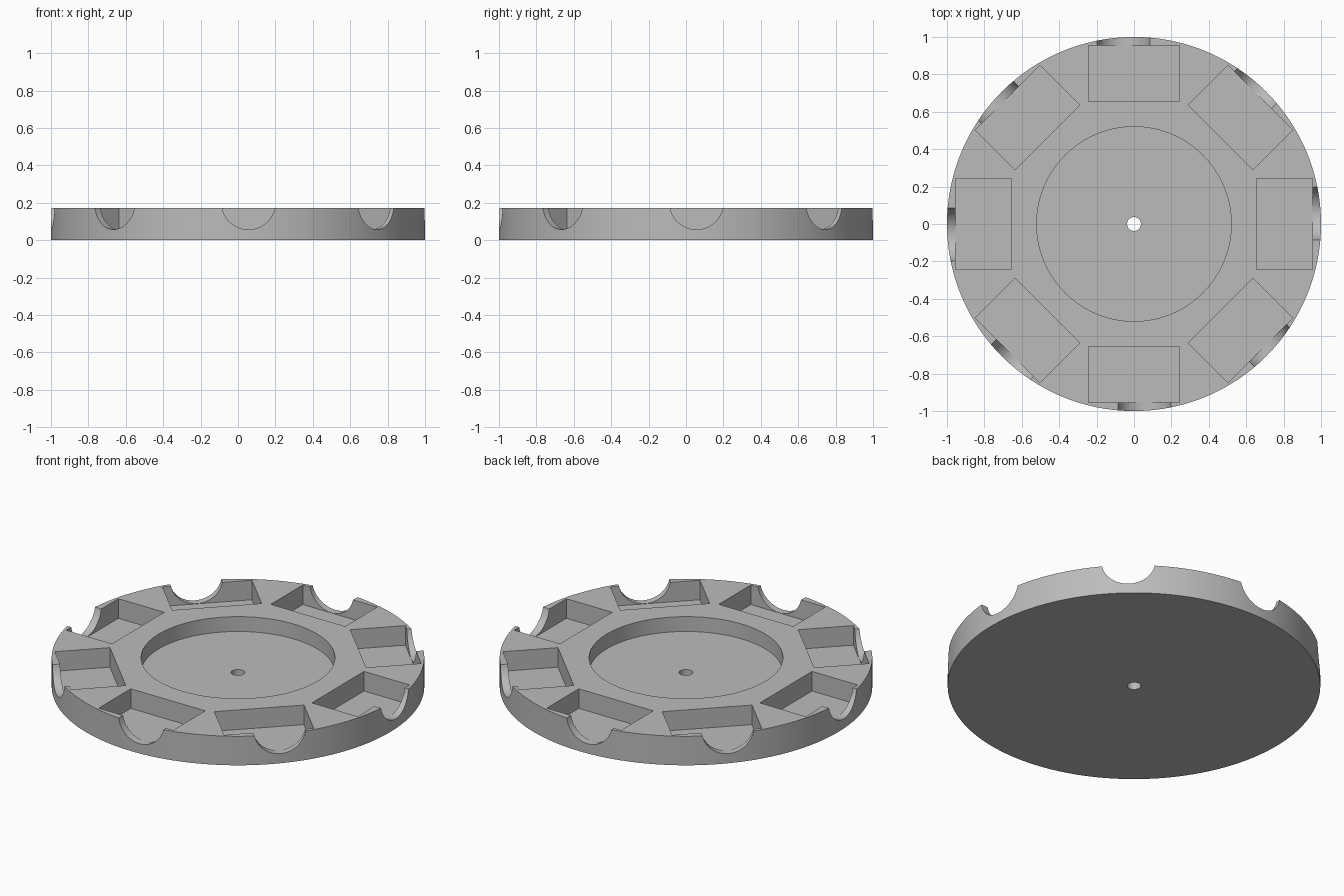
import bpy
import math
from mathutils import Matrix

if "Cube" in bpy.data.objects:
    bpy.data.objects.remove(bpy.data.objects["Cube"], do_unlink=True)

HEIGHT = 0.172
POCKETS = 8
POCKET_FLOOR = 0.056

grey = bpy.data.materials.new("light_grey")
grey.use_nodes = True
colour = (0.5, 0.5, 0.5, 1)
grey.diffuse_color = colour
grey.node_tree.nodes["Principled BSDF"].inputs["Base Color"].default_value = colour


def cylinder(name, radius, bottom, top, sides=128):
    bpy.ops.mesh.primitive_cylinder_add(
        vertices=sides, radius=radius, depth=top - bottom,
        location=(0, 0, (top + bottom) / 2))
    obj = bpy.context.object
    obj.name = name
    obj.data.materials.append(grey)
    return obj


def cut(target, cutter):
    """Subtract the cutter from the target, then discard it."""
    cutter.hide_render = True
    mod = target.modifiers.new("cut", "BOOLEAN")
    mod.operation = "DIFFERENCE"
    mod.solver = "EXACT"
    mod.object = cutter
    bpy.context.view_layer.objects.active = target
    bpy.ops.object.modifier_apply(modifier=mod.name)
    bpy.data.objects.remove(cutter, do_unlink=True)


# Round base with a central recess and a small through hole
disc = cylinder("slotted_disc", 1, 0, HEIGHT, 192)
cut(disc, cylinder("recess_cutter", 0.52, 0.084, 0.4))
cut(disc, cylinder("hole_cutter", 0.037, -0.2, 0.4, 48))

for i in range(POCKETS):
    turn = Matrix.Rotation(i * math.tau / POCKETS, 4, "Z")

    # Rectangular pocket just inside the rim
    bpy.ops.mesh.primitive_cube_add(size=1)
    pocket = bpy.context.object
    pocket.matrix_world = (turn @ Matrix.Translation((0, -0.805, POCKET_FLOOR + 0.2))
                           @ Matrix.Diagonal((0.488, 0.3, 0.4, 1)))
    pocket.data.materials.append(grey)
    cut(disc, pocket)

    # Round finger notch through the rim wall, offset to one side
    notch = cylinder("notch_cutter", 0.144, -0.15, 0.15, 64)
    notch.matrix_world = (turn @ Matrix.Translation((0.056, -1.0, 0.201))
                          @ Matrix.Rotation(math.pi / 2, 4, "X"))
    cut(disc, notch)

# Smooth curved walls with crisp edges
bpy.ops.object.select_all(action="DESELECT")
disc.select_set(True)
bpy.context.view_layer.objects.active = disc
bpy.ops.object.shade_smooth_by_angle(angle=math.radians(30))
